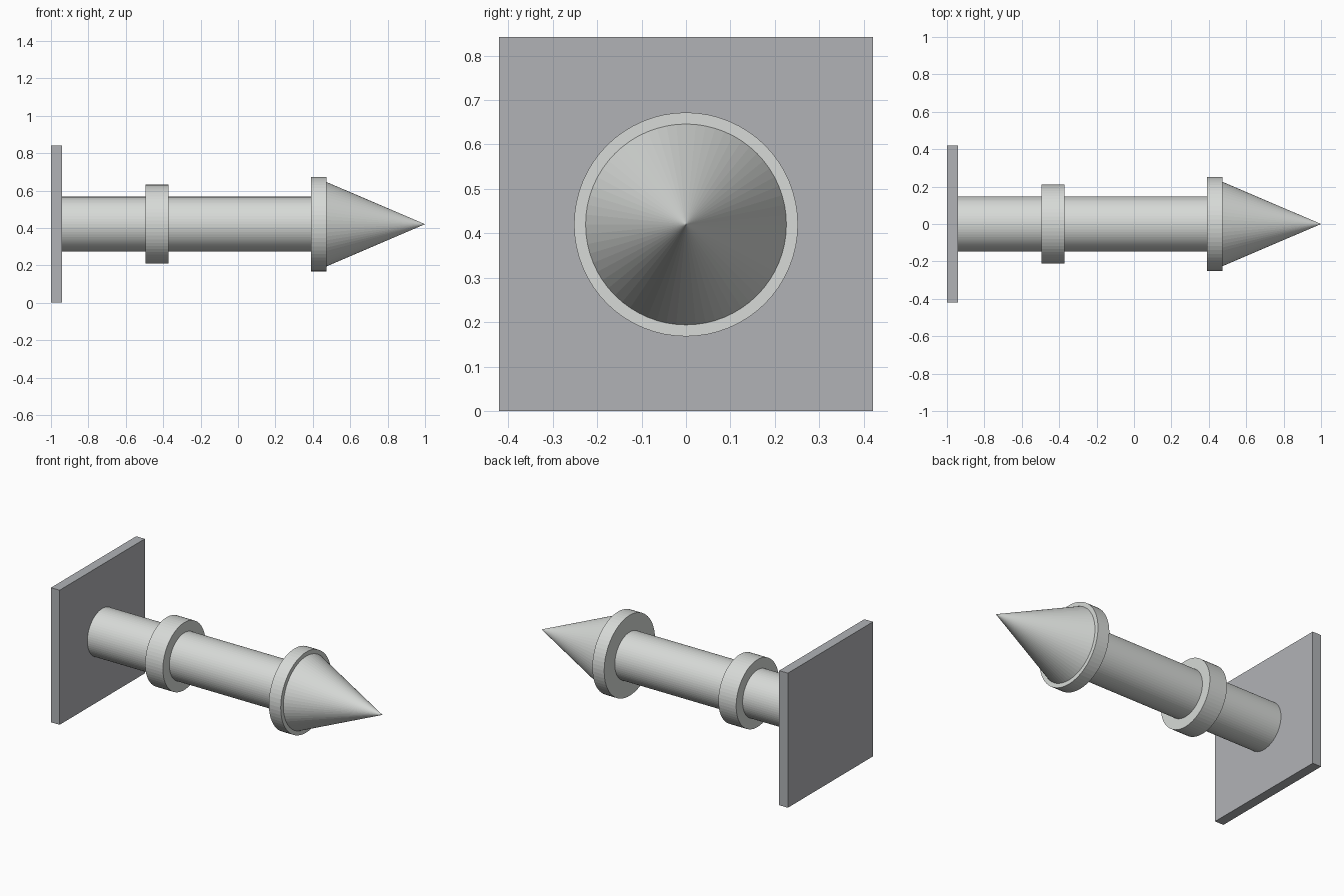
import bpy
from math import pi

AXIS_Z = 0.42
SIDES = 64

cube = bpy.data.objects.get("Cube")
if cube:
    bpy.data.objects.remove(cube, do_unlink=True)


def make_material(name, rgb):
    mat = bpy.data.materials.new(name)
    mat.use_nodes = True
    mat.diffuse_color = (*rgb, 1)
    mat.node_tree.nodes["Principled BSDF"].inputs["Base Color"].default_value = (*rgb, 1)
    return mat


light_metal = make_material("light_metal", (0.68, 0.70, 0.68))
grey_metal = make_material("grey_metal", (0.44, 0.45, 0.47))


def finish(name, mat):
    obj = bpy.context.object
    obj.name = name
    obj.data.materials.append(mat)
    bpy.ops.object.transform_apply(location=False, rotation=True, scale=True)


def turned_part(name, x0, x1, r0, r1):
    """Round part lying along x, with radius r0 at x0 and r1 at x1."""
    bpy.ops.mesh.primitive_cone_add(
        vertices=SIDES, radius1=r0, radius2=r1, depth=x1 - x0,
        location=((x0 + x1) / 2, 0, AXIS_Z), rotation=(0, pi / 2, 0))
    finish(name, light_metal)


# Square mounting plate
bpy.ops.mesh.primitive_cube_add(size=1, location=(-0.97, 0, AXIS_Z))
bpy.context.object.scale = (0.06, 0.842, 0.842)
bpy.context.object.location.z = 0.421
finish("wall_plate", grey_metal)

# Shaft, its two rings and the pointed tip
turned_part("shaft", -0.94, 0.40, 0.147, 0.147)
turned_part("middle_collar", -0.495, -0.372, 0.211, 0.211)
turned_part("tip_collar", 0.39, 0.472, 0.252, 0.252)
turned_part("pointed_tip", 0.465, 1.0, 0.229, 0)
